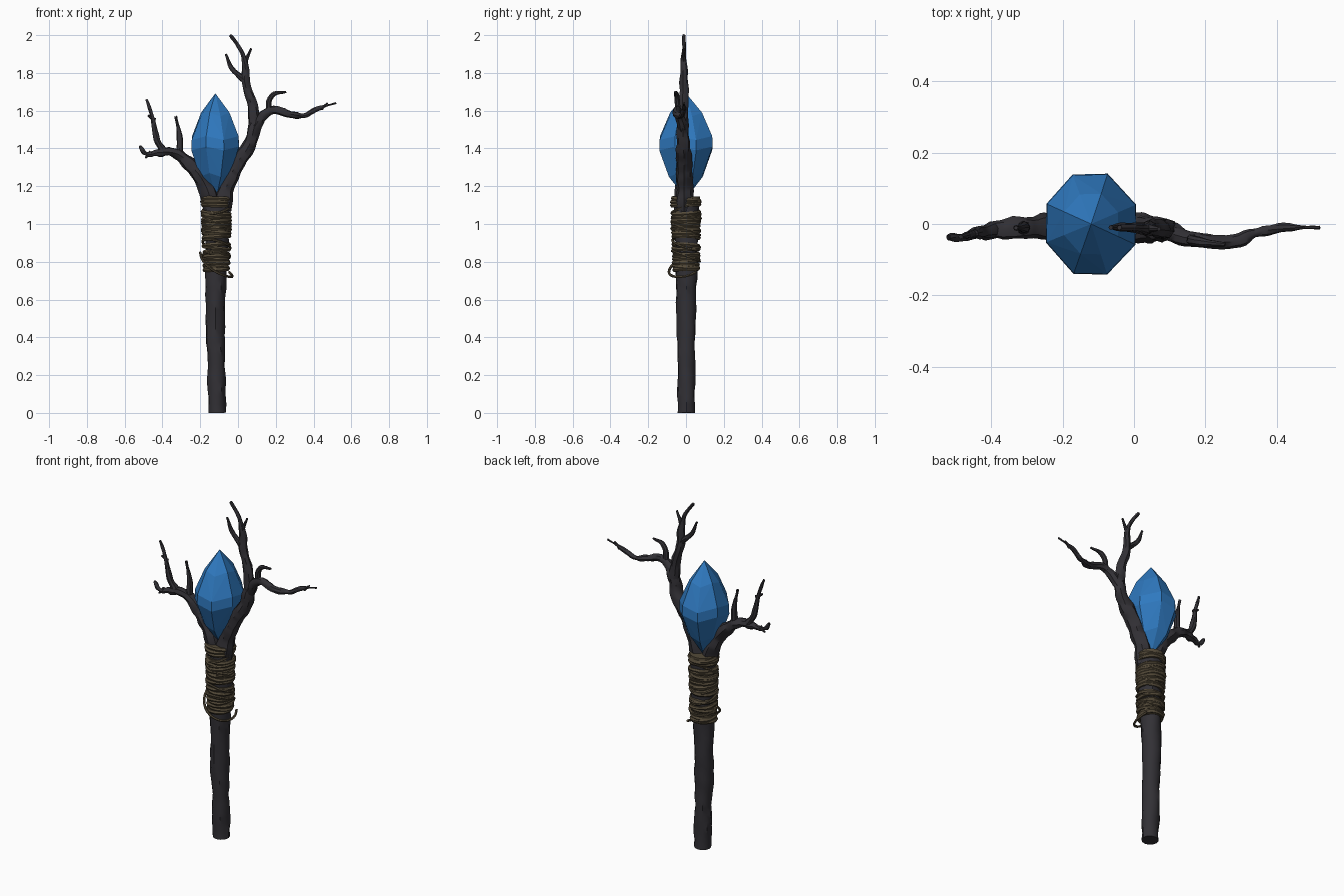
import bpy, bmesh, math, random
from mathutils import Vector, noise

random.seed(4)
if "Cube" in bpy.data.objects:
    bpy.data.objects.remove(bpy.data.objects["Cube"])


def material(name, *rgb):
    mat = bpy.data.materials.new(name)
    mat.use_nodes = True
    mat.diffuse_color = (*rgb, 1)
    shader = mat.node_tree.nodes["Principled BSDF"]
    shader.inputs["Base Color"].default_value = (*rgb, 1)
    return mat


wood = material("dark wood", .032, .03, .036)
cord = material("brown cord", .088, .068, .04)
blue = material("blue crystal", .028, .19, .52)
staff_x = -.115


def tube(name, points, radii, mat, cyclic=False, gnarl=0, resolution=2):
    """Smooth tube through the points, with one radius per point."""
    curve = bpy.data.curves.new(name, "CURVE")
    curve.dimensions = "3D"
    curve.bevel_depth = 1
    curve.bevel_resolution = resolution
    curve.resolution_u = 6
    curve.use_fill_caps = True
    spline = curve.splines.new("BEZIER")
    spline.bezier_points.add(len(points) - 1)
    spline.use_cyclic_u = cyclic
    for knot, point, radius in zip(spline.bezier_points, points, radii):
        knot.co = point
        knot.radius = radius
        knot.handle_left_type = knot.handle_right_type = "AUTO"
    obj = bpy.data.objects.new(name, curve)
    bpy.context.collection.objects.link(obj)
    bpy.ops.object.select_all(action="DESELECT")
    obj.select_set(True)
    bpy.context.view_layer.objects.active = obj
    bpy.ops.object.convert(target="MESH")
    mesh = bpy.context.view_layer.objects.active.data
    mesh.materials.clear()
    mesh.materials.append(mat)
    # Knobbly bark, leaving the foot of the staff flat
    stretch = Vector((28, 28, 14))
    offsets = [vert.normal * gnarl * noise.noise(vert.co * stretch) for vert in mesh.vertices]
    for vert, offset in zip(mesh.vertices, offsets):
        if vert.co.z > .01:
            vert.co += offset
    bpy.ops.object.shade_smooth_by_angle(angle=math.radians(40))


def bump(x, centre):
    return math.exp(-((x - centre) / .1) ** 2)


def branch(name, thick, thin, *profile):
    """Tapering limb through (x, z) points, with a shared sway in depth."""
    points = [(x, -.01 - .05 * bump(x, .23) - .03 * bump(x, -.52), z) for x, z in profile]
    last = len(points) - 1
    radii = [thick + (thin - thick) * i / last for i in range(len(points))]
    tube(name, points, radii, wood, gnarl=thick * .25)


# Staff, thickening inside the binding
shaft_heights = [0, .25, .5, .75, .95, 1.13]
tube("staff_shaft",
     [(staff_x + .005 * math.cos(z * 6), .002, z) for z in shaft_heights],
     [.046 + .018 * z ** 2 for z in shaft_heights], wood, gnarl=.008, resolution=4)

# Right-hand fork and its twigs
branch("tall_branch_base", .05, .031, (-.09, 1.08), (-.05, 1.23), (0, 1.33), (.06, 1.42), (.09, 1.53))
branch("tall_branch_top", .031, .007, (.09, 1.52), (.075, 1.63), (.04, 1.75), (.04, 1.84),
       (.01, 1.93), (-.04, 2))
branch("tall_branch_twig", .018, .007, (.035, 1.76), (-.03, 1.82), (-.065, 1.9))
branch("top_twig", .013, .006, (.035, 1.85), (.07, 1.93))
branch("side_branch", .028, .006, (.085, 1.5), (.17, 1.6), (.28, 1.58), (.35, 1.575),
       (.42, 1.61), (.52, 1.64))
branch("side_branch_twig", .018, .006, (.16, 1.58), (.18, 1.68), (.255, 1.7))
branch("outer_nub", .01, .005, (.44, 1.61), (.475, 1.64))

# Left-hand fork and its twigs
branch("low_branch", .05, .007, (-.13, 1.08), (-.18, 1.22), (-.25, 1.31), (-.32, 1.37),
       (-.42, 1.38), (-.48, 1.37), (-.52, 1.41))
branch("low_branch_up_twig", .022, .007, (-.39, 1.38), (-.43, 1.45), (-.45, 1.56), (-.485, 1.66))
branch("low_branch_mid_twig", .021, .006, (-.31, 1.36), (-.31, 1.47), (-.33, 1.57))
branch("low_branch_nub", .013, .006, (-.46, 1.38), (-.49, 1.35))
branch("up_twig_nub", .012, .005, (-.44, 1.55), (-.475, 1.575))


def cord_loop(name, height, radius, thick, tilt):
    """Uneven tilted ring of cord around the staff."""
    turn = random.uniform(0, math.tau)
    points, radii = [], []
    for step in range(12):
        angle = math.tau * step / 12
        reach = radius + random.uniform(-.003, .003)
        points.append((staff_x + reach * math.cos(angle), reach * math.sin(angle),
                       height + tilt * math.sin(angle + turn)))
        radii.append(thick * random.uniform(.85, 1.15))
    tube(name, points, radii, cord, cyclic=True, resolution=1)


# Cord binding, with bare gaps where the wood shows through
gaps = (.86, .91, 1.085)
loop_total = 27
for index in range(loop_total):
    share = index / (loop_total - 1)
    height = .76 + .37 * share
    if all(abs(height - gap) > .012 for gap in gaps):
        cord_loop(f"cord_loop_{index}", height, .062 + .01 * share, .0115, random.uniform(.002, .01))
for index, height in enumerate((.83, .89, .97, 1.03, 1.08)):
    cord_loop(f"crossing_cord_{index}", height, .073, .007, .028)

# Snug sleeves behind the denser parts of the binding
for part, low, high, radius in (("lower", .75, .84, .065), ("middle", .93, 1.07, .07),
                                ("upper", 1.1, 1.145, .076)):
    tube(f"{part}_cord_sleeve", [(staff_x, 0, low), (staff_x, 0, high)],
         [radius, radius], cord, resolution=5)

# Loose cord sagging across the front and round the side
loose_points = []
for step in range(9):
    share = step / 8
    angle = math.pi * (1 + 1.2 * share)
    loose_points.append((staff_x + .085 * math.cos(angle), .09 * math.sin(angle),
                         .85 - .13 * math.sin(share * 2.2)))
tube("loose_cord", loose_points, [.007] * len(loose_points), cord, resolution=1)

# Faceted crystal: hull of four staggered rings and two points
bm = bmesh.new()
bm.verts.new((staff_x - .005, 0, 1.692))
bm.verts.new((staff_x, 0, 1.135))
for step in range(8):
    angle = math.tau * (step + .5) / 8 + random.uniform(-.08, .08)
    stagger = .02 * (step % 2)
    for height, width in ((1.25, .64), (1.39, 1), (1.445, .985), (1.57, .6)):
        bm.verts.new((staff_x - .005 + .135 * width * math.cos(angle),
                      .15 * width * math.sin(angle), height + stagger))
bmesh.ops.convex_hull(bm, input=bm.verts[:])
bmesh.ops.delete(bm, geom=[vert for vert in bm.verts if not vert.link_faces], context="VERTS")
bmesh.ops.recalc_face_normals(bm, faces=bm.faces[:])
mesh = bpy.data.meshes.new("crystal")
bm.to_mesh(mesh)
bm.free()
mesh.materials.append(blue)
bpy.context.collection.objects.link(bpy.data.objects.new("crystal", mesh))
